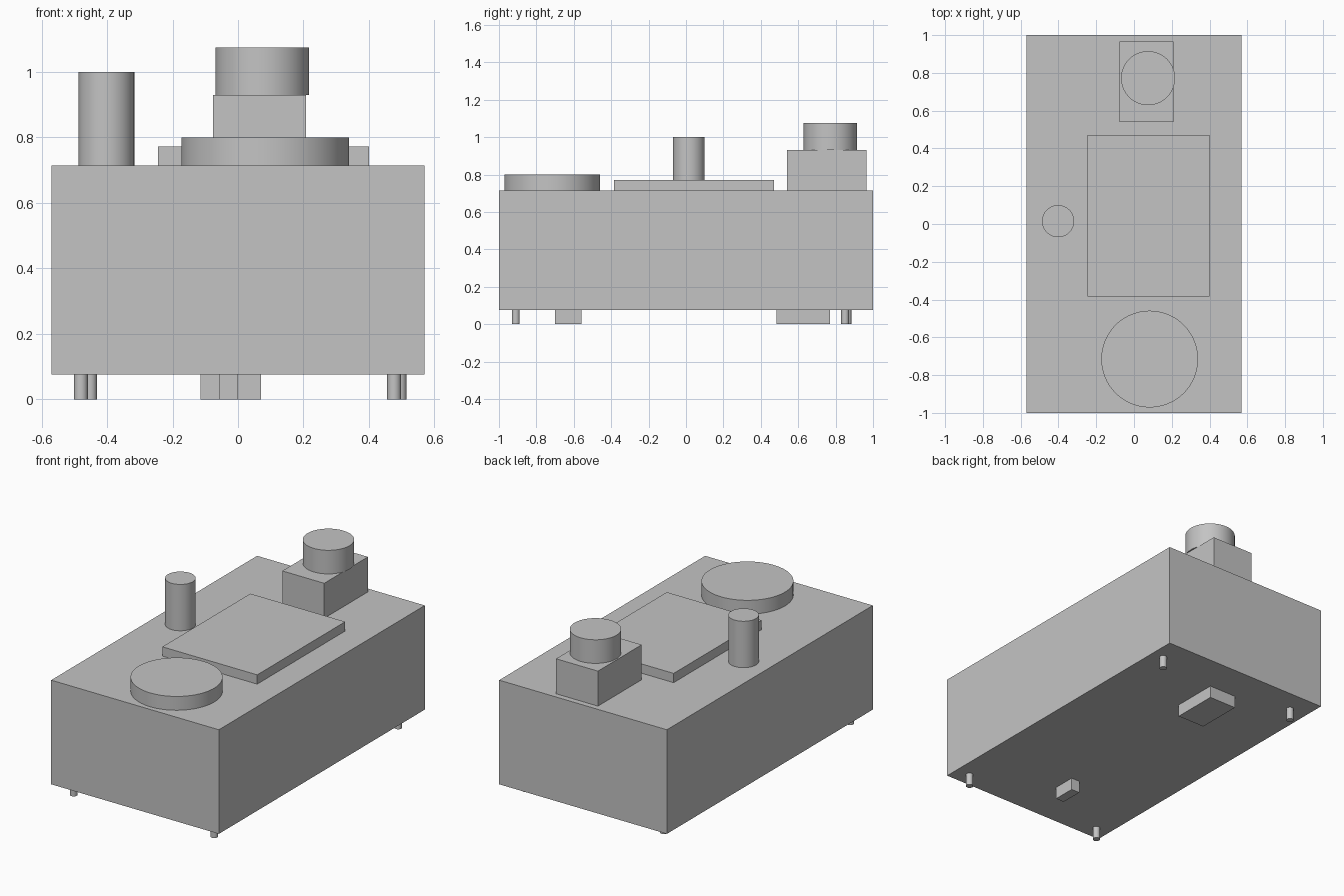
import bpy
import math

cube = bpy.data.objects.get("Cube")
if cube:
    bpy.data.objects.remove(cube, do_unlink=True)

# Single plain grey
grey = bpy.data.materials.new("light_grey")
grey.use_nodes = True
colour = (0.55, 0.55, 0.55, 1)
grey.diffuse_color = colour
grey.node_tree.nodes["Principled BSDF"].inputs["Base Color"].default_value = colour


def box(name, x, y, z):
    """Box from (min, max) ranges on each axis."""
    bpy.ops.mesh.primitive_cube_add(size=1, location=[sum(r) / 2 for r in (x, y, z)])
    ob = bpy.context.object
    ob.name = name
    ob.scale = [r[1] - r[0] for r in (x, y, z)]
    bpy.ops.object.transform_apply(location=False, rotation=False, scale=True)
    ob.data.materials.append(grey)
    return ob


def cylinder(name, centre, radius, z, sides=64):
    """Upright smooth cylinder between two heights."""
    bpy.ops.mesh.primitive_cylinder_add(
        vertices=sides, radius=radius, depth=z[1] - z[0],
        location=(*centre, sum(z) / 2))
    ob = bpy.context.object
    ob.name = name
    bpy.ops.object.shade_smooth_by_angle(angle=math.radians(30))
    ob.data.materials.append(grey)
    return ob


BASE, TOP = 0.075, 0.715

# Main case
box("case_body", (-0.57, 0.57), (-1, 1), (BASE, TOP))

# Parts on the top face
box("top_plate", (-0.245, 0.40), (-0.385, 0.47), (TOP, 0.772))
cylinder("front_disc", (0.083, -0.715), 0.256, (TOP, 0.80), 96)
cylinder("side_post", (-0.402, 0.015), 0.085, (TOP, 1.0))
box("rear_block", (-0.077, 0.208), (0.54, 0.965), (TOP, 0.93))
cylinder("rear_knob", (0.0745, 0.772), 0.143, (0.93, 1.075))

# Parts under the case
box("rear_pad", (-0.115, 0.07), (0.485, 0.77), (0, BASE))
box("front_pad", (-0.057, 0.0), (-0.70, -0.56), (0, BASE))
feet = {
    "front_left_foot": (0.477, -0.91),
    "front_right_foot": (-0.48, -0.91),
    "rear_left_foot": (0.494, 0.851),
    "rear_right_foot": (-0.452, 0.863),
}
for name, centre in feet.items():
    cylinder(name, centre, 0.021, (0, BASE), 32)
